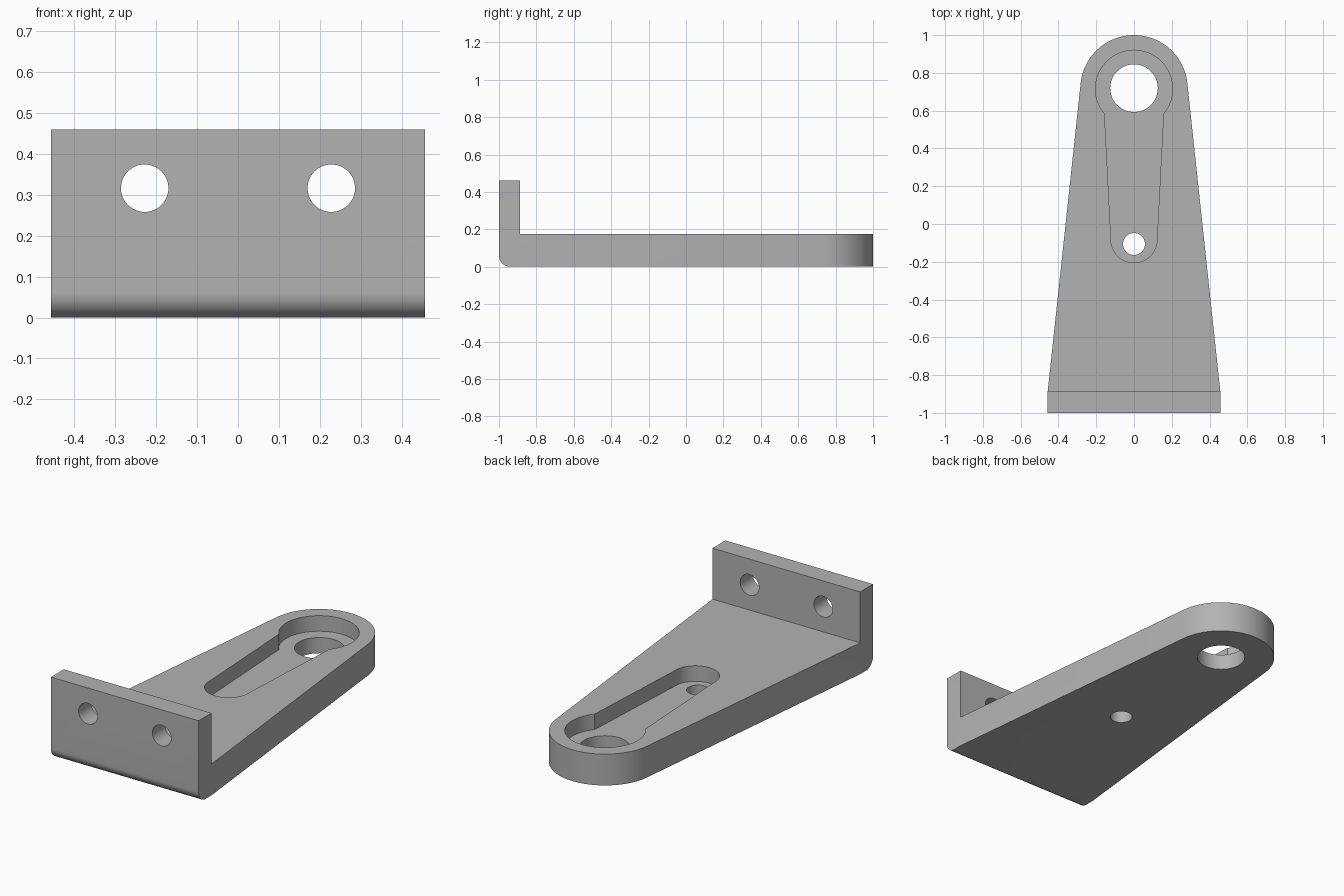
import bpy, bmesh, math
from mathutils import Matrix

cube = bpy.data.objects.get("Cube")
if cube:
    bpy.data.objects.remove(cube, do_unlink=True)

steel = bpy.data.materials.new("grey_steel")
steel.use_nodes = True
GREY = (0.45, 0.45, 0.45, 1)
steel.diffuse_color = GREY
steel.node_tree.nodes["Principled BSDF"].inputs["Base Color"].default_value = GREY


def arc(cx, cy, r, start, end, steps):
    """Points on a circular arc, angles in degrees."""
    angles = [math.radians(start + (end - start) * i / steps) for i in range(steps + 1)]
    return [(cx + r * math.cos(a), cy + r * math.sin(a)) for a in angles]


def circle(cx, cy, r):
    return arc(cx, cy, r, 0, 360, 64)[:-1]


# Axis mappings: profile (u, v) and extrusion w to world x, y, z
PLAN = Matrix.Identity(4)
SIDE = Matrix(((0, 0, 1, 0), (1, 0, 0, 0), (0, 1, 0, 0), (0, 0, 0, 1)))
FRONT = Matrix(((1, 0, 0, 0), (0, 0, 1, 0), (0, 1, 0, 0), (0, 0, 0, 1)))


def prism(name, points, low, high, axes=PLAN):
    """Extrude a closed profile from low to high."""
    bm = bmesh.new()
    face = bm.faces.new([bm.verts.new((u, v, low)) for u, v in points])
    top = bmesh.ops.extrude_face_region(bm, geom=[face])["geom"]
    moved = [g for g in top if isinstance(g, bmesh.types.BMVert)]
    bmesh.ops.translate(bm, vec=(0, 0, high - low), verts=moved)
    bm.transform(axes)
    bmesh.ops.recalc_face_normals(bm, faces=bm.faces)
    mesh = bpy.data.meshes.new(name)
    bm.to_mesh(mesh)
    bm.free()
    mesh.materials.append(steel)
    obj = bpy.data.objects.new(name, mesh)
    bpy.context.collection.objects.link(obj)
    return obj


def combine(body, tool, operation):
    """Apply one boolean and discard the helper."""
    mod = body.modifiers.new(operation, "BOOLEAN")
    mod.operation, mod.solver, mod.object = operation, "EXACT", tool
    bpy.context.view_layer.objects.active = body
    bpy.ops.object.modifier_apply(modifier=mod.name)
    bpy.data.objects.remove(tool, do_unlink=True)


half_width, wall_y, eye_y = 0.457, -0.887, 0.716
plate_top, wall_top, pocket_floor = 0.175, 0.46, 0.088

# L-shaped side profile with a rounded heel
bend = 0.06
profile = arc(bend - 1, bend, bend, 180, 270, 16)
profile += [(1.1, 0), (1.1, plate_top), (wall_y, plate_top), (wall_y, wall_top), (-1, wall_top)]
bracket = prism("bracket", profile, -0.6, 0.6, SIDE)

# Tapered plan outline with a rounded end
outline = [(-half_width, wall_y), (-half_width, -1.1), (half_width, -1.1), (half_width, wall_y)]
outline += arc(0, eye_y, 0.284, 6, 174, 64)
combine(bracket, prism("plan_outline", outline, -0.2, 0.7), "INTERSECT")

# Keyhole pocket: round seat and tapered slot
slot = [(0.163, eye_y), (-0.163, eye_y)] + arc(0, -0.083, 0.122, 177, 363, 48)
combine(bracket, prism("slot_cutter", slot, pocket_floor, 0.3), "DIFFERENCE")
combine(bracket, prism("seat_cutter", circle(0, eye_y, 0.204), pocket_floor, 0.3), "DIFFERENCE")

# Through holes in the plate
for y, r in ((eye_y + 0.003, 0.126), (-0.106, 0.058)):
    combine(bracket, prism("plate_hole", circle(0, y, r), -0.1, 0.3), "DIFFERENCE")

# Mounting holes in the wall
for side in (-1, 1):
    hole = prism("wall_hole", circle(side * 0.228, 0.316, 0.058), -1.1, -0.8, FRONT)
    combine(bracket, hole, "DIFFERENCE")

# Smooth curves with crisp edges
bpy.ops.object.select_all(action="DESELECT")
bracket.select_set(True)
bpy.context.view_layer.objects.active = bracket
bpy.ops.object.shade_smooth_by_angle(angle=math.radians(30))
